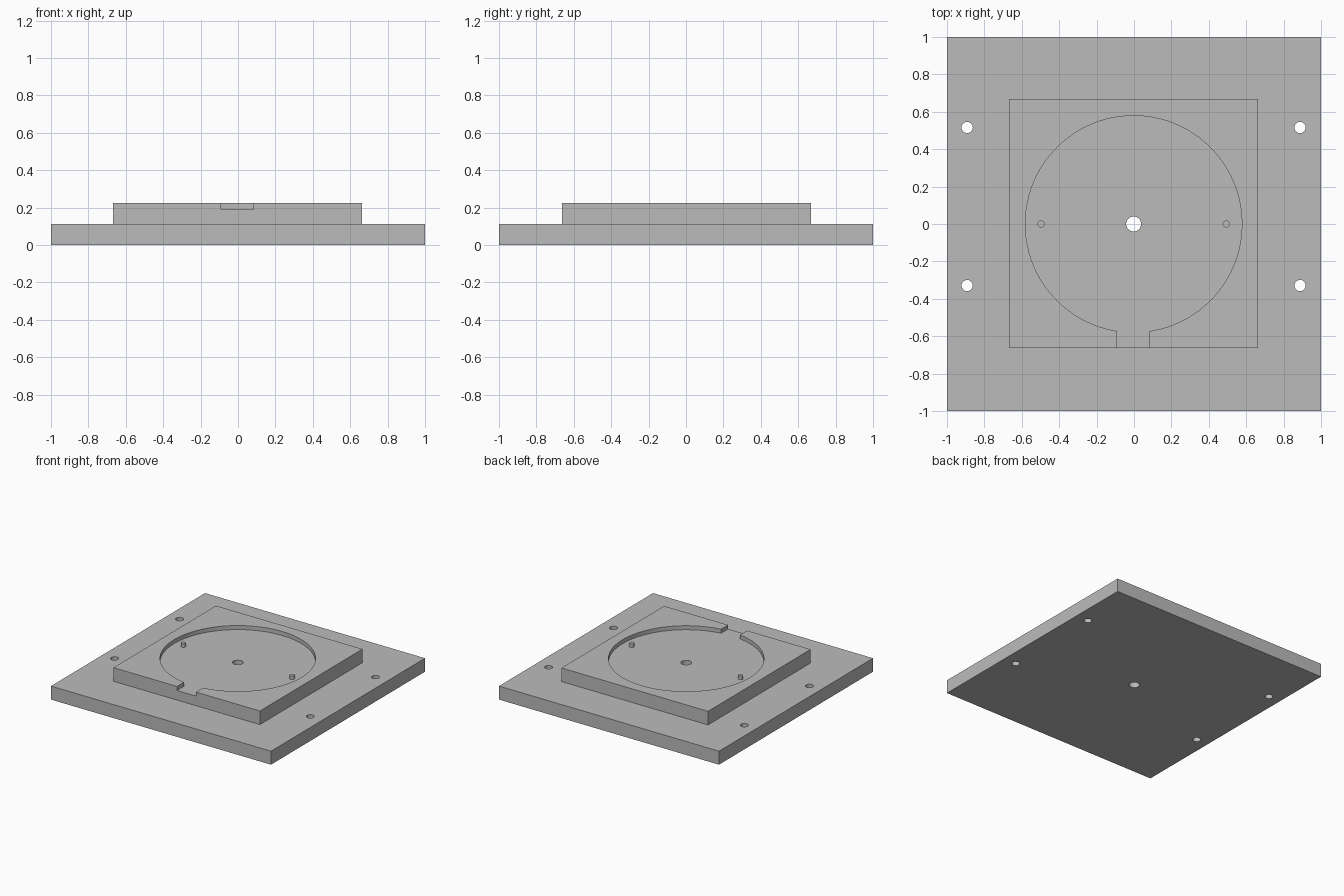
import bpy

cube = bpy.data.objects.get("Cube")
if cube:
    bpy.data.objects.remove(cube, do_unlink=True)

BASE_TOP, TOP, FLOOR = 0.111, 0.223, 0.19
CX = -0.002  # slight offset of the raised features

grey = bpy.data.materials.new("plain grey")
grey.use_nodes = True
colour = (0.5, 0.5, 0.5, 1)
grey.diffuse_color = colour
grey.node_tree.nodes["Principled BSDF"].inputs["Base Color"].default_value = colour


def box(name, x, y, sx, sy, z0, z1):
    bpy.ops.mesh.primitive_cube_add(size=1, location=(x, y, (z0 + z1) / 2))
    ob = bpy.context.object
    ob.name = name
    ob.scale = (sx, sy, z1 - z0)
    bpy.ops.object.transform_apply(location=True, rotation=False, scale=True)
    ob.data.materials.append(grey)
    return ob


def cylinder(name, x, y, r, z0, z1, sides=32):
    bpy.ops.mesh.primitive_cylinder_add(vertices=sides, radius=r, depth=z1 - z0,
                                        location=(x, y, (z0 + z1) / 2))
    ob = bpy.context.object
    ob.name = name
    bpy.ops.object.transform_apply(location=True, rotation=False, scale=True)
    ob.data.materials.append(grey)
    return ob


def combine(target, tool, operation):
    mod = target.modifiers.new(tool.name, "BOOLEAN")
    mod.operation = operation
    mod.solver = "EXACT"
    mod.object = tool
    bpy.context.view_layer.objects.active = target
    bpy.ops.object.modifier_apply(modifier=mod.name)
    bpy.data.objects.remove(tool, do_unlink=True)


# Base plate with the raised square platform
plate = box("mounting_plate", 0, 0, 2, 2, 0, BASE_TOP)
combine(plate, box("raised_platform", CX, 0.002, 1.332, 1.332, 0.05, TOP), "UNION")

# Round recess and the cable slot opening to the front
combine(plate, cylinder("recess_cutter", CX, 0, 0.579, FLOOR, 0.4, 96), "DIFFERENCE")
combine(plate, box("slot_cutter", CX - 0.002, -0.6, 0.172, 0.4, FLOOR, 0.4), "DIFFERENCE")

# Centre hole and four screw holes through the plate
combine(plate, cylinder("centre_hole", CX, 0, 0.04, -0.1, 0.5), "DIFFERENCE")
for side in (-1, 1):
    for y in (0.516, -0.329):
        combine(plate, cylinder("screw_hole", CX + side * 0.89, y, 0.03, -0.1, 0.5),
                "DIFFERENCE")

# Two locating pins standing in the recess
for side, label in ((1, "left"), (-1, "right")):
    pin = cylinder(label + "_locating_pin", CX + side * 0.495, 0, 0.019, FLOOR - 0.01, 0.22)
    bpy.ops.object.shade_smooth_by_angle()

# Smooth round walls, sharp corners
bpy.ops.object.select_all(action="DESELECT")
plate.select_set(True)
bpy.context.view_layer.objects.active = plate
bpy.ops.object.shade_smooth_by_angle()
